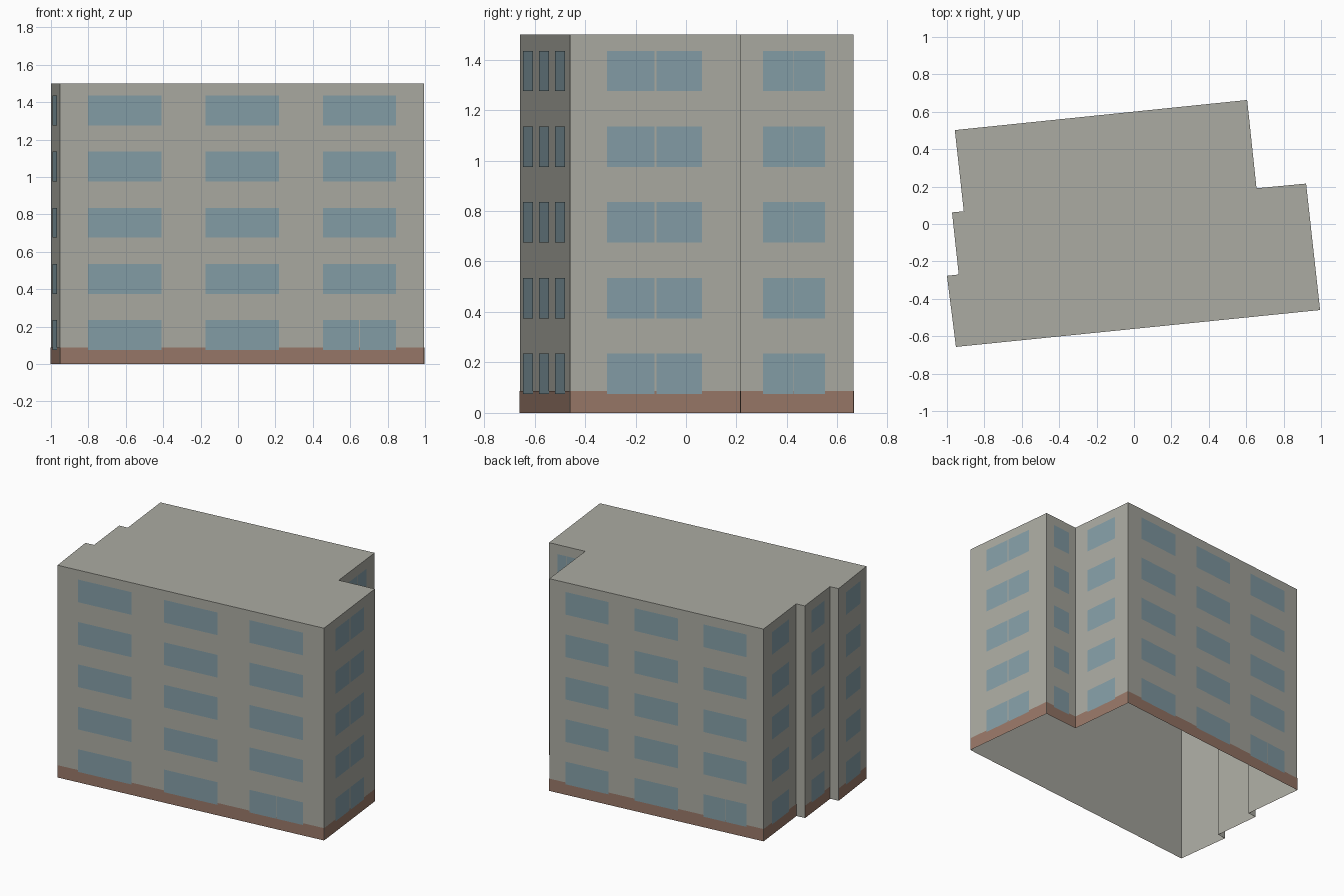
import bpy
import bmesh
from mathutils import Vector

cube = bpy.data.objects.get("Cube")
if cube:
    bpy.data.objects.remove(cube, do_unlink=True)

HEIGHT, PLINTH = 1.5, 0.087
FLOORS, STOREY = 5, 0.3
SILL, HEAD = 0.075, 0.235


def material(name, rgb):
    m = bpy.data.materials.new(name)
    m.use_nodes = True
    m.diffuse_color = (*rgb, 1)
    m.node_tree.nodes["Principled BSDF"].inputs["Base Color"].default_value = (*rgb, 1)
    return m


wall_grey = material("wall grey", (0.41, 0.41, 0.365))
glass_blue = material("glass blue", (0.235, 0.345, 0.39))
base_brown = material("base brown", (0.32, 0.19, 0.14))


def finish(bm, name, mat):
    mesh = bpy.data.meshes.new(name)
    bm.to_mesh(mesh)
    bm.free()
    mesh.materials.append(mat)
    bpy.context.collection.objects.link(bpy.data.objects.new(name, mesh))


def panel(bm, a, b, u0, u1, z0, z1, lift):
    """Upright plate on wall a-b, between fractions u0 and u1 of its length."""
    d = b - a
    out = Vector((d.y, -d.x)).normalized() * lift
    p, q = a + d * u0 + out, a + d * u1 + out
    corners = ((p, z0), (q, z0), (q, z1), (p, z1))
    bm.faces.new([bm.verts.new((c.x, c.y, z)) for c, z in corners])


# Ground plan, anticlockwise from the front corner
plan = [Vector(p) for p in (
    (-0.952, -0.657), (0.995, -0.46), (0.92, 0.216), (0.655, 0.191), (0.605, 0.663),
    (-0.958, 0.502), (-0.91, 0.068), (-0.973, 0.062), (-0.937, -0.27), (-1.0, -0.277))]

# Window panes on each wall, as fractions of the wall's length
long_wall = [(0.077, 0.278), (0.4, 0.601), (0.722, 0.923)]
single = [(0.24, 0.76)]
paired = [(0.24, 0.497), (0.503, 0.76)]
panes = [long_wall, [(0.217, 0.494), (0.506, 0.775)], paired, paired, long_wall,
         paired, [], single, [], single]

shell = bmesh.new()
plinth = bmesh.new()
windows = bmesh.new()

# Flat roof over an open-bottomed shell
shell.faces.new([shell.verts.new((p.x, p.y, HEIGHT)) for p in plan])
for i, a in enumerate(plan):
    b = plan[(i + 1) % len(plan)]
    panel(shell, a, b, 0, 1, 0, HEIGHT, 0)
    if not panes[i]:
        continue
    # Coloured base strip
    panel(plinth, a, b, 0, 1, 0, PLINTH, 0.002)
    # Rows of windows
    for floor in range(FLOORS):
        row = list(panes[i])
        if floor == 0 and row == long_wall:
            u0, u1 = row.pop()
            mid = (u0 + u1) / 2
            row += [(u0, mid - 0.001), (mid + 0.001, u1)]
        for u0, u1 in row:
            z = floor * STOREY
            panel(windows, a, b, u0, u1, z + SILL, z + HEAD, 0.004)

bmesh.ops.remove_doubles(shell, verts=shell.verts, dist=0.0001)
finish(shell, "walls_and_roof", wall_grey)
finish(plinth, "plinth", base_brown)
finish(windows, "windows", glass_blue)
